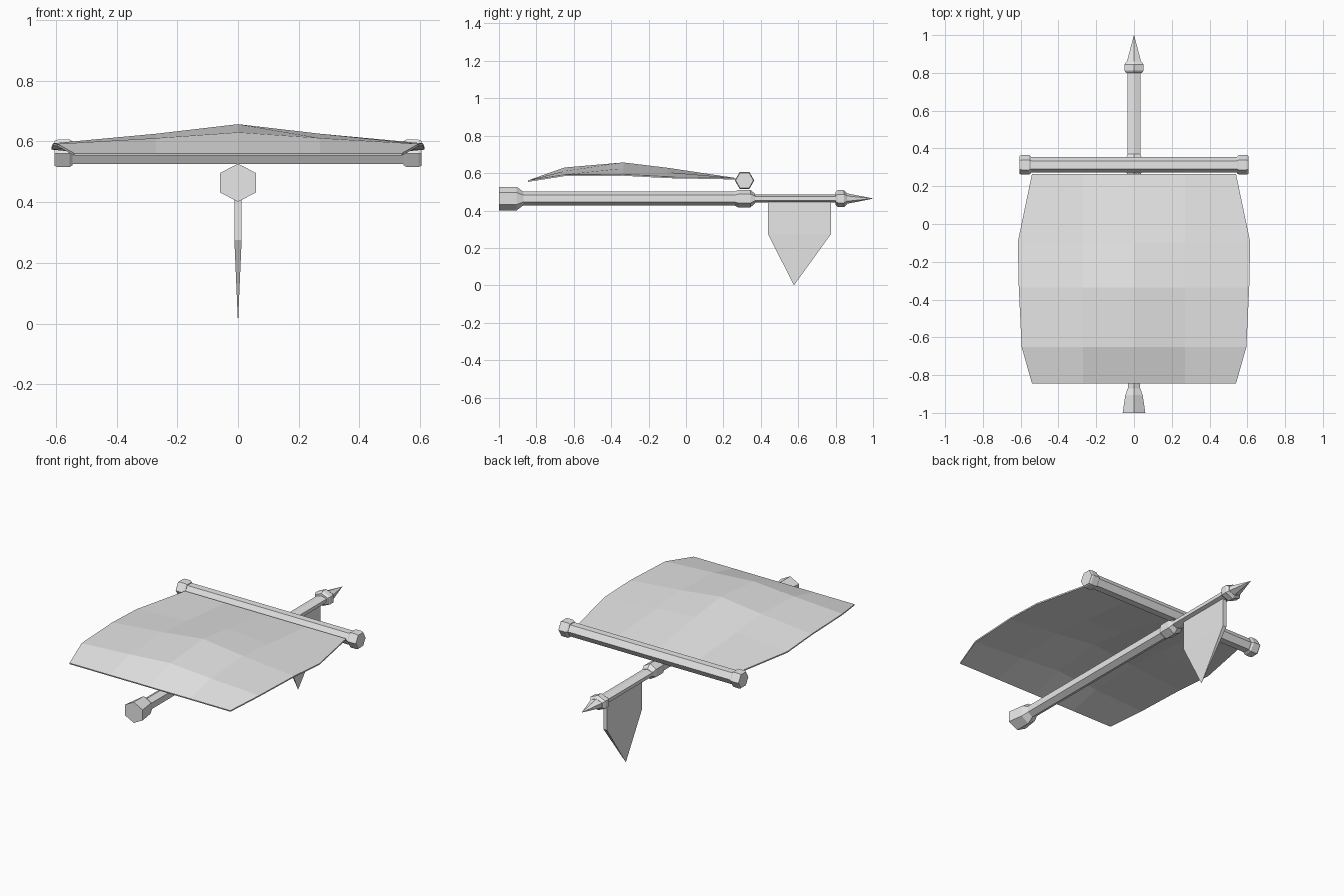
import bpy
import bmesh
from math import sin, cos, pi
from mathutils import Vector

cube = bpy.data.objects.get("Cube")
if cube:
    bpy.data.objects.remove(cube, do_unlink=True)

grey = bpy.data.materials.new("plain grey")
grey.use_nodes = True
grey.diffuse_color = (0.8, 0.8, 0.8, 1)
grey.node_tree.nodes["Principled BSDF"].inputs["Base Color"].default_value = (0.8, 0.8, 0.8, 1)


def finish(name, bm):
    bmesh.ops.remove_doubles(bm, verts=bm.verts, dist=0.0001)
    bmesh.ops.recalc_face_normals(bm, faces=bm.faces)
    mesh = bpy.data.meshes.new(name)
    bm.to_mesh(mesh)
    bm.free()
    mesh.materials.append(grey)
    obj = bpy.data.objects.new(name, mesh)
    bpy.context.collection.objects.link(obj)
    return obj


def hex_spindle(name, rings, centre, axis, side, up):
    """Six-sided turned bar; each ring is (distance, half width, half height)."""
    axis, side, up = Vector(axis), Vector(side), Vector(up)
    bm = bmesh.new()
    loops = []
    for d, w, h in rings:
        loops.append([bm.verts.new(Vector(centre) + axis * d
                                   + side * (w * sin(i * pi / 3) / sin(pi / 3))
                                   + up * (h * cos(i * pi / 3))) for i in range(6)])
    for a, b in zip(loops, loops[1:]):
        for i in range(6):
            j = (i + 1) % 6
            bm.faces.new((a[i], a[j], b[j], b[i]))
    bm.faces.new(loops[0])
    bm.faces.new(loops[-1])
    return finish(name, bm)


X, Y, Z = (1, 0, 0), (0, 1, 0), (0, 0, 1)
MAST = (0, 0, 0.464)
YARD = (0, 0.313, 0.561)

# Mast: heavy butt, main pole, collar, thin topmast and pointed finial
hex_spindle("mast_pole", [(-0.9, 0.033, 0.037), (0.3, 0.033, 0.037)], MAST, Y, X, Z)
hex_spindle("mast_butt", [(-1, 0.06, 0.063), (-0.905, 0.046, 0.063),
                          (-0.87, 0.033, 0.037)], MAST, Y, X, Z)
hex_spindle("mast_collar", [(0.26, 0.034, 0.037), (0.28, 0.042, 0.047),
                            (0.345, 0.042, 0.047), (0.37, 0.034, 0.024)], MAST, Y, X, Z)
hex_spindle("topmast", [(0.3, 0.034, 0.021), (0.82, 0.034, 0.021)], MAST, Y, X, Z)
hex_spindle("finial_ring", [(0.8, 0.043, 0.035), (0.812, 0.05, 0.045),
                            (0.845, 0.05, 0.045), (0.86, 0.04, 0.03)], MAST, Y, X, Z)
hex_spindle("finial_point", [(0.85, 0.04, 0.03), (1, 0.0005, 0.0005)], MAST, Y, X, Z)

# Yard with a capped end on each side
hex_spindle("yard", [(-0.57, 0.035, 0.041), (0.57, 0.035, 0.041)], YARD, X, Z, Y)
for label, s in (("left", 1), ("right", -1)):
    caps = [(0.545, 0.039, 0.044), (0.555, 0.045, 0.052),
            (0.595, 0.045, 0.052), (0.605, 0.041, 0.047)]
    hex_spindle("yard_cap_" + label, [(s * d, w, h) for d, w, h in caps], YARD, X, Z, Y)

# Billowing sail: rows of (y, half width, centre height, edge height)
rows = [(0.265, 0.54, 0.574, 0.574), (-0.095, 0.615, 0.628, 0.581),
        (-0.335, 0.61, 0.657, 0.594), (-0.65, 0.595, 0.63, 0.592),
        (-0.845, 0.54, 0.561, 0.561)]
bm = bmesh.new()
grid = []
for y, w, mid, edge in rows:
    half = (mid + edge) / 2
    grid.append([bm.verts.new(p) for p in (
        (-w, y, edge), (-0.27, y, half), (0, y, mid), (0.27, y, half), (w, y, edge))])
for a, b in zip(grid, grid[1:]):
    for i in range(4):
        bm.faces.new((a[i], b[i], b[i + 1], a[i + 1]))
sail = finish("sail", bm)
thick = sail.modifiers.new("thickness", "SOLIDIFY")
thick.thickness = 0.008
thick.offset = -1

# Pennant: slab whose lower half thins to a point
bm = bmesh.new()
faces = []
tip = bm.verts.new((0, 0.577, 0))
sides = []
for s in (1, -1):
    x = 0.012 * s
    sides.append([bm.verts.new((x, y, z)) for y, z in (
        (0.438, 0.275), (0.438, 0.46), (0.776, 0.46), (0.776, 0.275))])
for a, b, c, d in sides:
    bm.faces.new((a, b, c, d))
    bm.faces.new((a, d, tip))
p, q = sides
for i in range(3):
    bm.faces.new((p[i], q[i], q[i + 1], p[i + 1]))
bm.faces.new((p[0], q[0], tip))
bm.faces.new((p[3], q[3], tip))
finish("pennant", bm)
